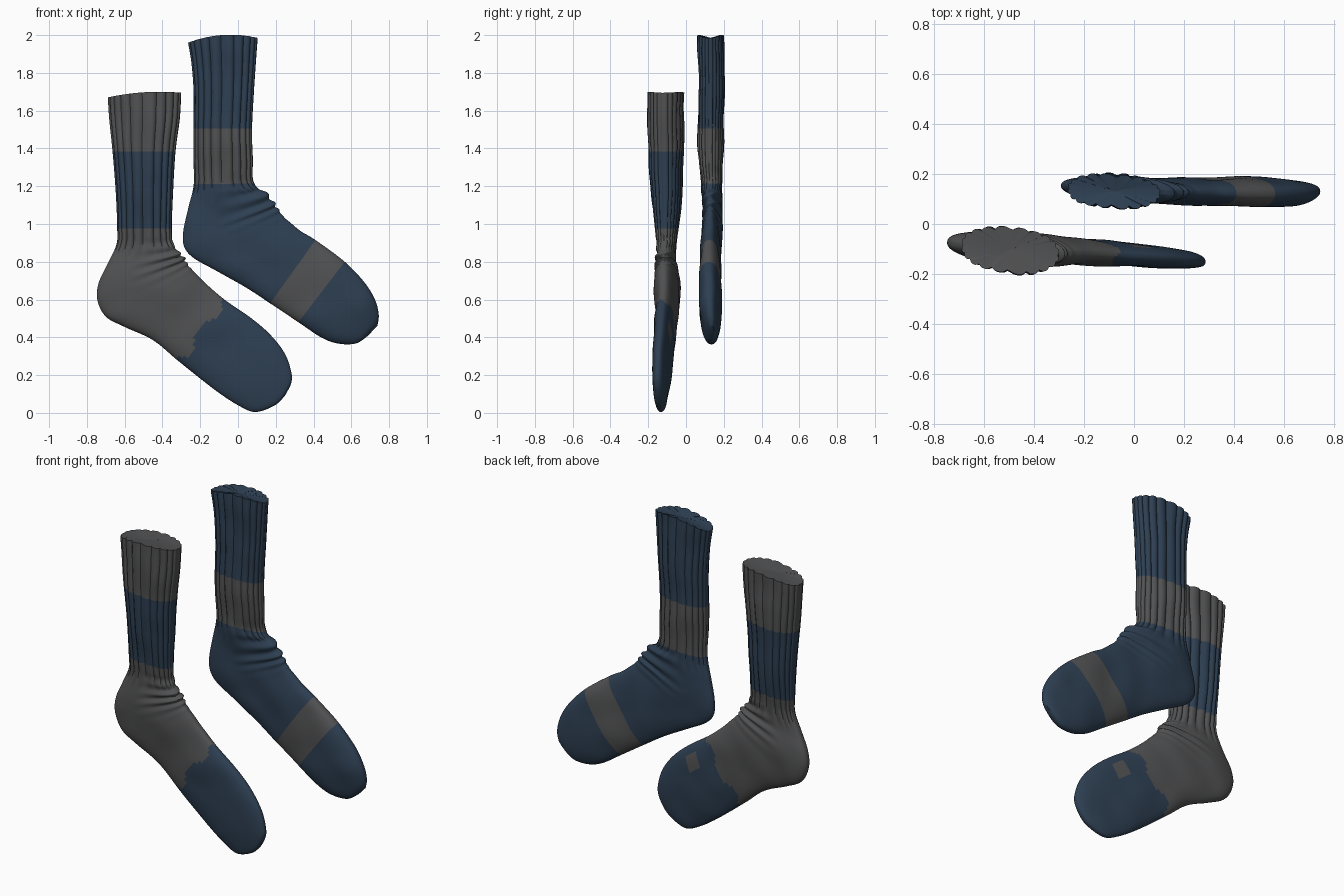
import bpy, bmesh, math
from mathutils import Vector, noise

SEG, SUB = 160, 9          # points round a section, rows between key sections


def material(name, rgb):
    m = bpy.data.materials.new(name)
    m.diffuse_color = (*rgb, 1)
    return m


GREY = material("grey wool", (0.083, 0.084, 0.087))
BLUE = material("navy wool", (0.027, 0.050, 0.085))


def spline(keys, t):
    """Catmull-Rom blend of the key sections at parameter t."""
    i = min(int(t), len(keys) - 2)
    f = t - i
    a, b = keys[max(i - 1, 0)], keys[i]
    c, d = keys[i + 1], keys[min(i + 2, len(keys) - 1)]
    return [0.5 * (2 * q + (r - p) * f + (2 * p - 5 * q + 4 * r - s) * f * f
                   + (3 * q - p - 3 * r + s) * f ** 3)
            for p, q, r, s in zip(a, b, c, d)]


def spow(v, e):
    return math.copysign(abs(v) ** e, v)


def sock(name, keys, tilt, ribs_end, is_grey, lip):
    """Loft sections (heel-side x,z, instep-side x,z, half depth, y) into a sock."""
    bm = bmesh.new()
    rows = []
    count = (len(keys) - 1) * SUB
    for r in range(count + 1):
        t = r / SUB
        lx, lz, rx, rz, h, yc = spline(keys, t)
        rib = max(0.0, min(1.0, (ribs_end - t) / 1.2))
        crease = math.exp(-((t - ribs_end - 0.6) / 1.5) ** 2)
        ring = []
        for s in range(SEG):
            a = 2 * math.pi * s / SEG
            u, v = spow(math.cos(a), 0.85), spow(math.sin(a), 0.85)
            # knitted ribs on the leg
            groove = (1 - abs(math.sin(10 * a + 0.3))) ** 1.5 * rib
            hh = h - 0.014 * groove
            k = 1 - 0.03 * groove
            # ankle creases, strongest on the instep
            front = max(0.0, u + 0.3)
            fold = 0.012 * crease * front * math.sin(t * 6.5 + 2 * v)
            k += fold * 2.5 * max(0, u)
            x = (lx + rx) / 2 + (rx - lx) / 2 * u * k
            z = (lz + rz) / 2 + (rz - lz) / 2 * u * k
            if t < 1:
                z += lip * (1 - u * u) * (1 - t)
            y = yc + tilt * (x - (lx + rx) / 2) + (hh + fold * 0.8) * v
            # soft lumps of the cloth
            n = noise.noise(Vector((x * 6, y * 9 + 5, z * 6)))
            y += 0.010 * n * abs(v) * min(1, h / 0.05)
            ring.append(bm.verts.new((x, y, z)))
        rows.append(ring)
    for r in range(count):
        for s in range(SEG):
            q = (s + 1) % SEG
            f = bm.faces.new((rows[r][s], rows[r + 1][s], rows[r + 1][q], rows[r][q]))
            f.material_index = 0 if is_grey((r + 0.5) / SUB, 2 * math.pi * (s + 0.5) / SEG) else 1
            f.smooth = True
    # closed mouth and toe tip
    for ring, t in ((rows[0], 0), (rows[-1], len(keys) - 1)):
        mid = bm.verts.new(sum((v.co for v in ring), Vector()) / SEG)
        for s in range(SEG):
            f = bm.faces.new((ring[s], ring[(s + 1) % SEG], mid))
            f.material_index = 0 if is_grey(t, 0) else 1
            f.smooth = t > 0
    bmesh.ops.recalc_face_normals(bm, faces=bm.faces)
    me = bpy.data.meshes.new(name)
    bm.to_mesh(me)
    bm.free()
    me.materials.append(GREY)
    me.materials.append(BLUE)
    ob = bpy.data.objects.new(name, me)
    bpy.context.collection.objects.link(ob)
    bpy.context.view_layer.objects.active = ob
    ob.select_set(True)
    bpy.ops.object.shade_smooth_by_angle(angle=math.radians(50))
    ob.select_set(False)


# lower sock: grey cuff, blue leg band, grey heel, blue toe
lower = [
    (-.690, 1.67, -.300, 1.695, .092, -.105),
    (-.682, 1.55, -.307, 1.56, .094, -.105),
    (-.665, 1.385, -.330, 1.385, .090, -.105),
    (-.648, 1.17, -.343, 1.17, .080, -.102),
    (-.640, .975, -.350, .975, .064, -.102),
    (-.645, .89, -.343, .90, .056, -.102),
    (-.690, .79, -.312, .85, .052, -.102),
    (-.737, .69, -.285, .82, .056, -.098),
    (-.745, .60, -.270, .79, .060, -.096),
    (-.700, .51, -.245, .76, .062, -.098),
    (-.600, .455, -.210, .725, .062, -.100),
    (-.450, .385, -.160, .675, .056, -.105),
    (-.310, .270, -.065, .595, .052, -.112),
    (-.120, .120, .065, .505, .048, -.122),
    (.010, .035, .170, .415, .043, -.131),
    (.095, .005, .250, .310, .037, -.140),
    (.195, .040, .285, .200, .026, -.148),
    (.248, .090, .277, .142, .010, -.150),
]


def lower_grey(t, a):
    patch = 12.7 < t < 13.25 and 0.7 < a < 1.25      # worn patch behind the instep
    edge = 12 + 0.12 * math.sin(5 * a)               # uneven toe seam
    return t < 2 or 4 < t < edge or patch


# upper sock: blue with a grey leg band and a grey foot stripe
upper = [
    (-.265, 1.96, .105, 1.985, .070, .132),
    (-.247, 1.85, .095, 1.85, .068, .132),
    (-.236, 1.70, .085, 1.70, .068, .132),
    (-.237, 1.505, .075, 1.505, .068, .130),
    (-.237, 1.35, .079, 1.35, .062, .132),
    (-.235, 1.21, .085, 1.215, .055, .135),
    (-.262, 1.09, .150, 1.165, .050, .138),
    (-.290, .96, .190, 1.11, .047, .140),
    (-.285, .88, .215, 1.075, .048, .140),
    (-.235, .82, .240, 1.04, .050, .138),
    (-.120, .755, .280, 1.005, .052, .136),
    (.040, .665, .335, .960, .053, .132),
    (.170, .580, .410, .915, .056, .128),
    (.320, .480, .565, .800, .060, .126),
    (.440, .400, .670, .690, .057, .128),
    (.530, .367, .725, .600, .047, .130),
    (.625, .368, .745, .520, .032, .133),
    (.690, .410, .738, .462, .012, .136),
]


def upper_grey(t, a):
    return 3 < t < 5 or 12 < t < 13


sock("lower_sock", lower, -0.09, 6.0, lower_grey, 0.015)
sock("upper_sock", upper, -0.05, 6.0, upper_grey, 0.028)
